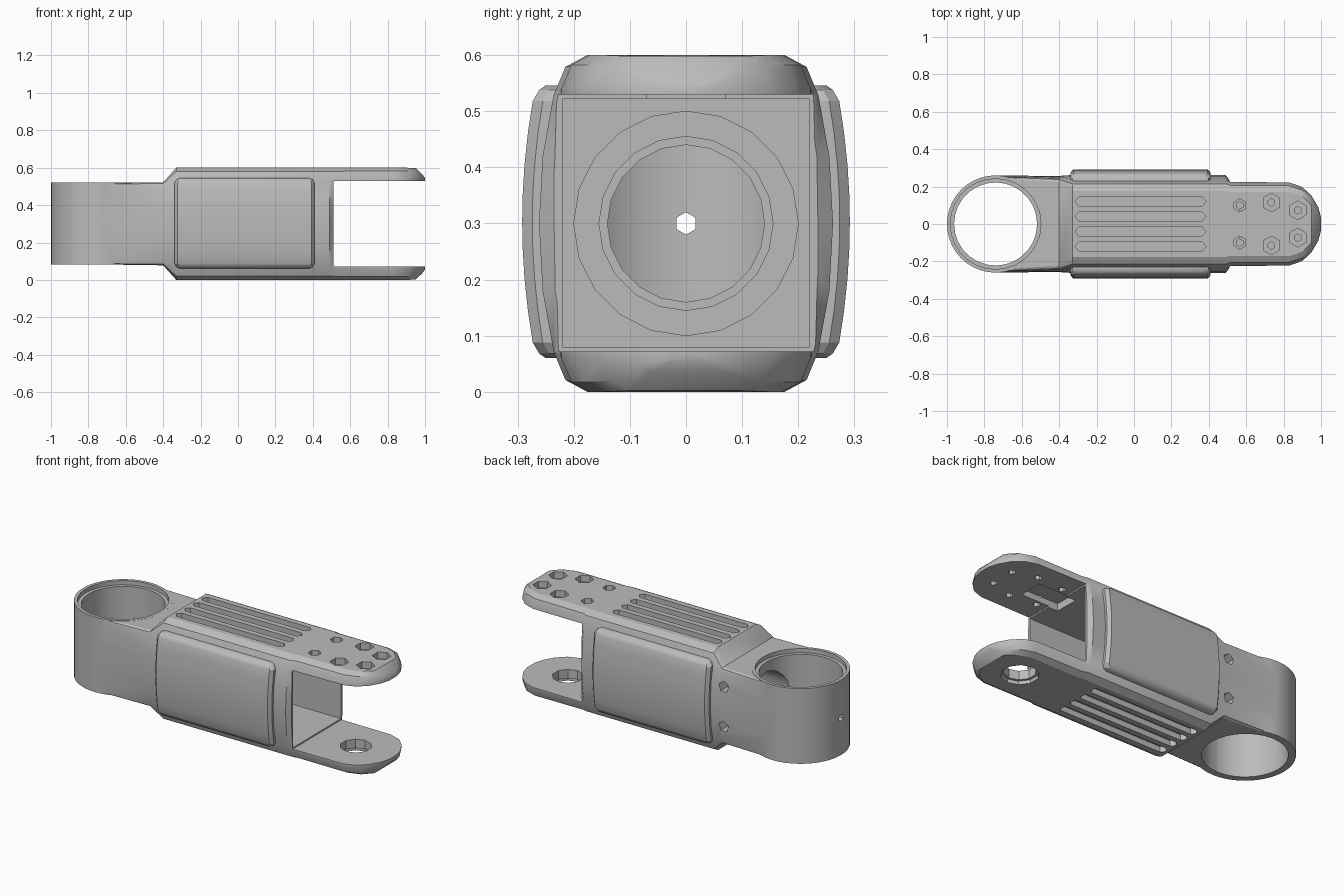
import bpy, bmesh, math
from mathutils import Matrix, Vector

old = bpy.data.objects.get("Cube")
if old:
    bpy.data.objects.remove(old, do_unlink=True)

grey = bpy.data.materials.new("satin_grey")
grey.use_nodes = True
grey.diffuse_color = (0.5, 0.5, 0.5, 1)
grey.node_tree.nodes["Principled BSDF"].inputs["Base Color"].default_value = (0.5, 0.5, 0.5, 1)
MID = 0.3


def make(name, bm):
    bmesh.ops.recalc_face_normals(bm, faces=bm.faces)
    mesh = bpy.data.meshes.new(name)
    bm.to_mesh(mesh)
    bm.free()
    ob = bpy.data.objects.new(name, mesh)
    bpy.context.collection.objects.link(ob)
    mesh.materials.append(grey)
    return ob


def loft(name, rings):
    """Skin a list of closed point rings and cap both ends."""
    bm = bmesh.new()
    rows = [[bm.verts.new(p) for p in ring] for ring in rings]
    n = len(rows[0])
    for a, b in zip(rows, rows[1:]):
        for i in range(n):
            j = (i + 1) % n
            bm.faces.new((a[i], a[j], b[j], b[i]))
    bm.faces.new(rows[0])
    bm.faces.new(rows[-1])
    return make(name, bm)


def prism(name, plan, z0, z1):
    return loft(name, [[(x, y, z) for x, y in plan] for z in (z0, z1)])


def box(name, x0, x1, y0, y1, z0, z1):
    return prism(name, [(x0, y0), (x1, y0), (x1, y1), (x0, y1)], z0, z1)


def rod(name, start, axis, length, radius, sides, radius2=None):
    bm = bmesh.new()
    r2 = radius if radius2 is None else radius2
    bmesh.ops.create_cone(bm, cap_ends=True, segments=sides, radius1=radius, radius2=r2, depth=length)
    d = Vector(axis)
    turn = d.to_track_quat('Z', 'Y').to_matrix().to_4x4()
    move = Matrix.Translation(Vector(start) + d * length / 2)
    bmesh.ops.transform(bm, matrix=move @ turn, verts=bm.verts)
    return make(name, bm)


def combine(target, tool, operation='DIFFERENCE'):
    mod = target.modifiers.new("cut", 'BOOLEAN')
    mod.operation = operation
    mod.solver = 'EXACT'
    mod.object = tool
    bpy.context.view_layer.objects.active = target
    bpy.ops.object.modifier_apply(modifier=mod.name)
    bpy.data.objects.remove(tool, do_unlink=True)


def section(x, w, h, inset, bulge):
    """Closed cross-section: soft corners and slightly bowed sides."""
    q = [(w - inset, h), (w - inset * 0.35, h - inset * 0.35), (w, h - inset * 1.2),
         (w + bulge * 0.75, h * 0.4), (w + bulge, 0)]
    side = q + [(y, -z) for y, z in reversed(q[:-1])]
    ring = side + [(-y, z) for y, z in reversed(side)]
    return [(x, y, MID + z) for y, z in ring]


# Main arm: narrow neck, chamfered step, deep body, rounded fork tips
stations = [
    (-0.74, 0.255, 0.217, 0.012, 0.004), (-0.40, 0.245, 0.222, 0.02, 0.012),
    (-0.33, 0.236, 0.30, 0.06, 0.026), (0.49, 0.236, 0.30, 0.06, 0.026),
    (0.515, 0.225, 0.30, 0.055, 0.004), (0.83, 0.222, 0.30, 0.05, 0.0),
    (0.90, 0.198, 0.30, 0.05, 0.0), (0.95, 0.15, 0.298, 0.05, 0.0),
    (0.985, 0.09, 0.265, 0.025, 0.0), (1.0, 0.035, 0.245, 0.008, 0.0)]
arm = loft("arm_body", [section(*s) for s in stations])

# Joint collar at the left end
RX = -0.74
combine(arm, rod("collar", (RX, 0, 0.083), (0, 0, 1), 0.438, 0.26, 40), 'UNION')
combine(arm, rod("collar_bore", (RX, 0, -0.1), (0, 0, 1), 0.8, 0.222, 28))
combine(arm, rod("collar_lip", (RX, 0, 0.497), (0, 0, 1), 0.1, 0.242, 28))

# Fork gap and the hollow inside the body
combine(arm, box("fork_gap", 0.51, 1.1, -0.4, 0.4, 0.072, 0.53))
combine(arm, box("cavity", 0.1, 0.6, -0.22, 0.22, 0.08, 0.522))
for x, r in ((0.06, 0.2), (-0.04, 0.155), (-0.7, 0.14)):
    combine(arm, rod("inner_bore", (x, 0, MID), (1, 0, 0), 0.15 - x, r, 20))
combine(arm, box("wall_pocket", 0.12, 0.3, 0.2, 0.243, 0.2, 0.37))
combine(arm, box("cable_pocket", 0.45, 0.69, -0.07, 0.07, 0.5, 0.565))

# Cooling slots on the top and the underside
for y in (-0.12, -0.04, 0.04, 0.12):
    plan = [(-0.315, y), (-0.295, y - 0.024), (0.365, y - 0.024),
            (0.385, y), (0.365, y + 0.024), (-0.295, y + 0.024)]
    combine(arm, prism("slot", plan, 0.568, 0.7))
    combine(arm, prism("slot", plan, -0.1, 0.032))

# Screw recesses with through holes in the upper fork
for x, y, r in ((0.735, 0.115, 0.05), (0.875, 0.073, 0.05), (0.565, 0.1, 0.035)):
    for s in (-1, 1):
        combine(arm, rod("recess", (x, s * y, 0.562), (0, 0, 1), 0.1, r, 6))
        combine(arm, rod("screw_hole", (x, s * y, 0.45), (0, 0, 1), 0.2, 0.02, 6))

# Shaft hole in the lower fork
combine(arm, rod("shaft_hole", (0.76, 0, -0.1), (0, 0, 1), 0.3, 0.085, 10))
combine(arm, rod("shaft_step", (0.76, 0, -0.1), (0, 0, 1), 0.12, 0.1, 10))

# Small holes in the neck and collar
for z in (0.19, 0.42):
    combine(arm, rod("neck_hole", (-0.42, 0.19, z), (0, 1, 0), 0.15, 0.033, 5))
combine(arm, rod("collar_hole", (-1.1, 0, MID), (1, 0, 0), 0.2, 0.02, 6))


# Bowed cover pads on both sides
def pad(name, side):
    rings = []
    steps = [(0.243, 0.03, 0.018), (0.235, 0.012, 0.008), (0.215, 0.0, 0.0)]
    steps += [(z, 0.0, 0.0) for z in (0.16, 0.1, 0.05)]
    full = [(-z, i, d) for z, i, d in steps] + [(0, 0, 0)] + [(z, i, d) for z, i, d in reversed(steps)]
    for z, inset, drop in full:
        bow = 0.024 * (1 - (z / 0.243) ** 2) - drop
        x0, x1 = -0.34 + inset, 0.41 - inset
        half = [(x0, 0.22), (x0, 0.25 + bow), (x0 + 0.016, 0.268 + bow)]
        far = [(x1 - 0.016, 0.268 + bow), (x1, 0.25 + bow), (x1, 0.22)]
        rings.append([(x, side * y, MID + 0.003 + z) for x, y in half + far])
    return loft(name, rings)


parts = [arm, pad("front_cover_pad", -1), pad("back_cover_pad", 1)]

# Smooth curved walls while keeping crisp edges
for ob in parts:
    bpy.ops.object.select_all(action='DESELECT')
    ob.select_set(True)
    bpy.context.view_layer.objects.active = ob
    bpy.ops.object.shade_smooth_by_angle(angle=math.radians(28))
